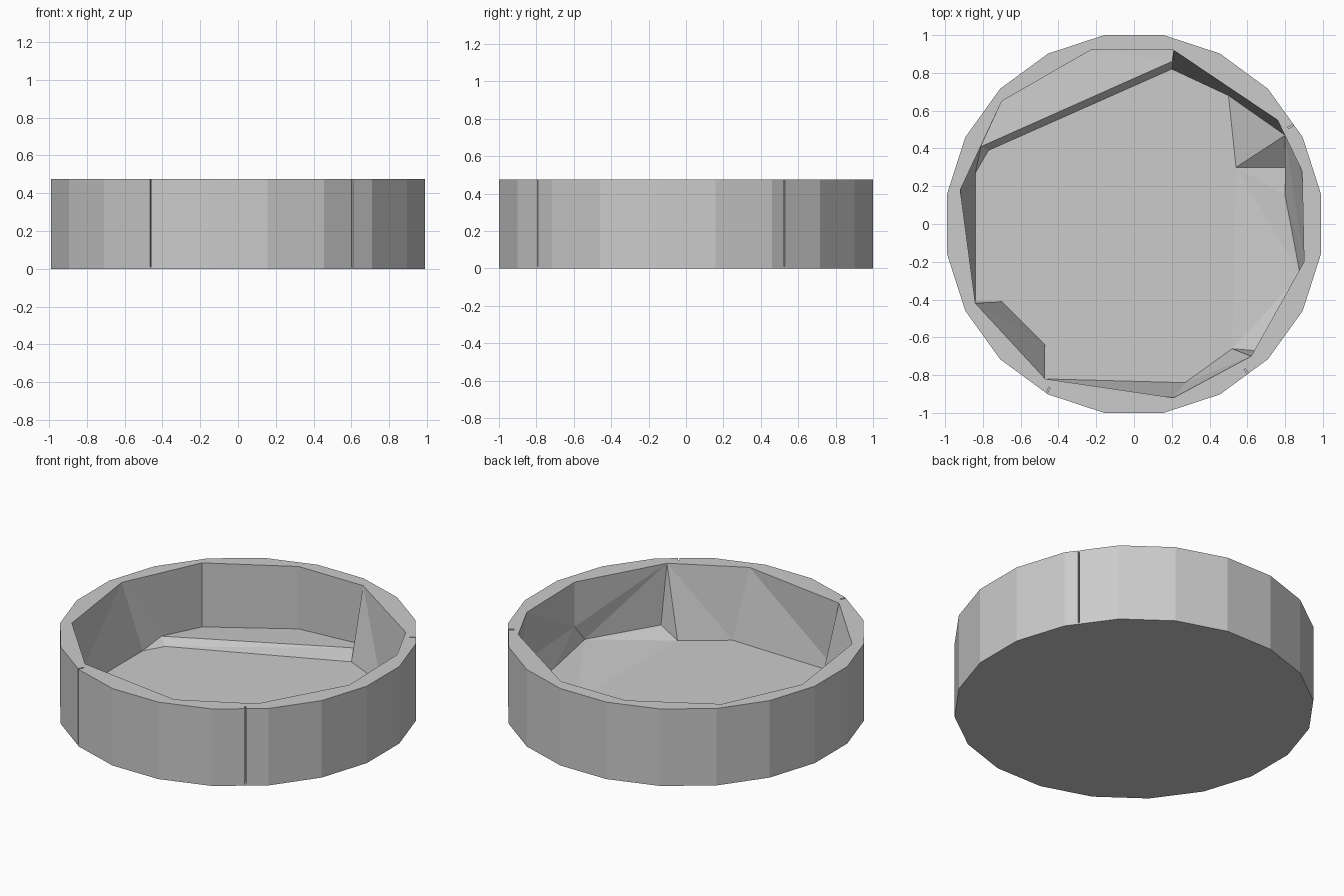
import bpy, bmesh, math
from mathutils import Matrix

if "Cube" in bpy.data.objects:
    bpy.data.objects.remove(bpy.data.objects["Cube"])

H = 0.475      # rim height
F = 0.04       # floor height
SIDES = 20

# Inner rim corners, clockwise from the back
rim = [(-.23, .92), (.21, .92), (.76, .55), (.89, .28), (.90, -.20), (.62, -.70),
       (.21, -.92), (-.47, -.82), (-.84, -.42), (-.92, .18), (-.70, .65)]
# Floor outline
floor = [(-.77, .39), (.20, .82), (.50, .68), (.54, .30), (.52, -.66), (.27, -.84),
         (-.47, -.82), (-.47, -.64), (-.70, -.41), (-.84, -.41), (-.84, .27)]
# Raised ledges at the back left (b, s) and right (r)
ledge = {"b0": (-.23, .92, .09), "b1": (.21, .92, .11), "b2": (-.70, .65, .08),
         "s0": (-.81, .41, .085), "s1": (.20, .86, .11),
         "r0": (.80, .47, .25), "r1": (.80, .15, .10), "r2": (.88, -.27, .10),
         "r3": (.64, -.67, .10), "r4": (.90, -.20, .20), "r5": (.80, .30, .10)}

bm = bmesh.new()
v = {f"t{i}": bm.verts.new((x, y, H)) for i, (x, y) in enumerate(rim)}
v |= {f"f{i}": bm.verts.new((x, y, F)) for i, (x, y) in enumerate(floor)}
v |= {k: bm.verts.new(p) for k, p in ledge.items()}

# Cavity walls, ledges and floor
for face in ("t10 t0 b0 b2", "t0 t1 b1 b0", "b2 b0 b1 s1 s0", "s0 s1 f1 f0",
             "t1 b1 s1 f1", "t1 f1 f2 t2", "t2 f2 r0", "t2 r0 t3", "f2 f3 r0",
             "f3 r5 r0", "t3 r0 r4 t4", "r0 r5 r1 r2 r4", "t4 r4 t5", "r4 r2 r3 t5",
             "f3 r5 r1 r2 r3 f4", "t5 r3 f4", "t5 f4 f5 t6", "t6 f5 f6 t7",
             "t7 f6 f7", "t7 f7 f8 t8", "t8 f8 f9", "t8 f9 f10 t9", "t9 f10 s0",
             "f10 f0 s0", "t9 s0 b2 t10", "f0 f1 f2 f3 f4 f5 f6 f7 f8 f9 f10"):
    bm.faces.new([v[k] for k in face.split()])


# Outer wall and base
def ring(z):
    r = 1 / math.cos(math.pi / SIDES)
    angles = [(i + .5) * 2 * math.pi / SIDES for i in range(SIDES)]
    return [bm.verts.new((.99 * r * math.cos(a), r * math.sin(a), z)) for a in angles]


low, high = ring(0), ring(H)
bm.faces.new(low)
for i in range(SIDES):
    j = (i + 1) % SIDES
    bm.faces.new((low[i], low[j], high[j], high[i]))

# Flat rim between the outer and inner outlines
rim_edges = [e for e in bm.edges if e.is_boundary]
bmesh.ops.triangle_fill(bm, edges=rim_edges, use_beauty=True, use_dissolve=False)
bmesh.ops.triangulate(bm, faces=bm.faces[:])
bmesh.ops.recalc_face_normals(bm, faces=bm.faces[:])
mesh = bpy.data.meshes.new("dish")
bm.to_mesh(mesh)
bm.free()
dish = bpy.data.objects.new("dish", mesh)
bpy.context.collection.objects.link(dish)

# Thin seams down the outer wall
bm = bmesh.new()
for x, y in ((-.465, -.90), (.85, .53), (.61, -.80)):
    turn = Matrix.Rotation(math.atan2(y, x), 4, 'Z')
    bmesh.ops.create_cube(bm, size=1, matrix=Matrix.Translation((x, y, .26))
                          @ turn @ Matrix.Diagonal((.08, .008, .5, 1)))
seams = bpy.data.meshes.new("seam_cutter")
bm.to_mesh(seams)
bm.free()
cutter = bpy.data.objects.new("seam_cutter", seams)
bpy.context.collection.objects.link(cutter)
cutter.hide_render = True
cutter.display_type = 'WIRE'
mod = dish.modifiers.new("seams", 'BOOLEAN')
mod.operation = 'DIFFERENCE'
mod.solver = 'EXACT'
mod.object = cutter
